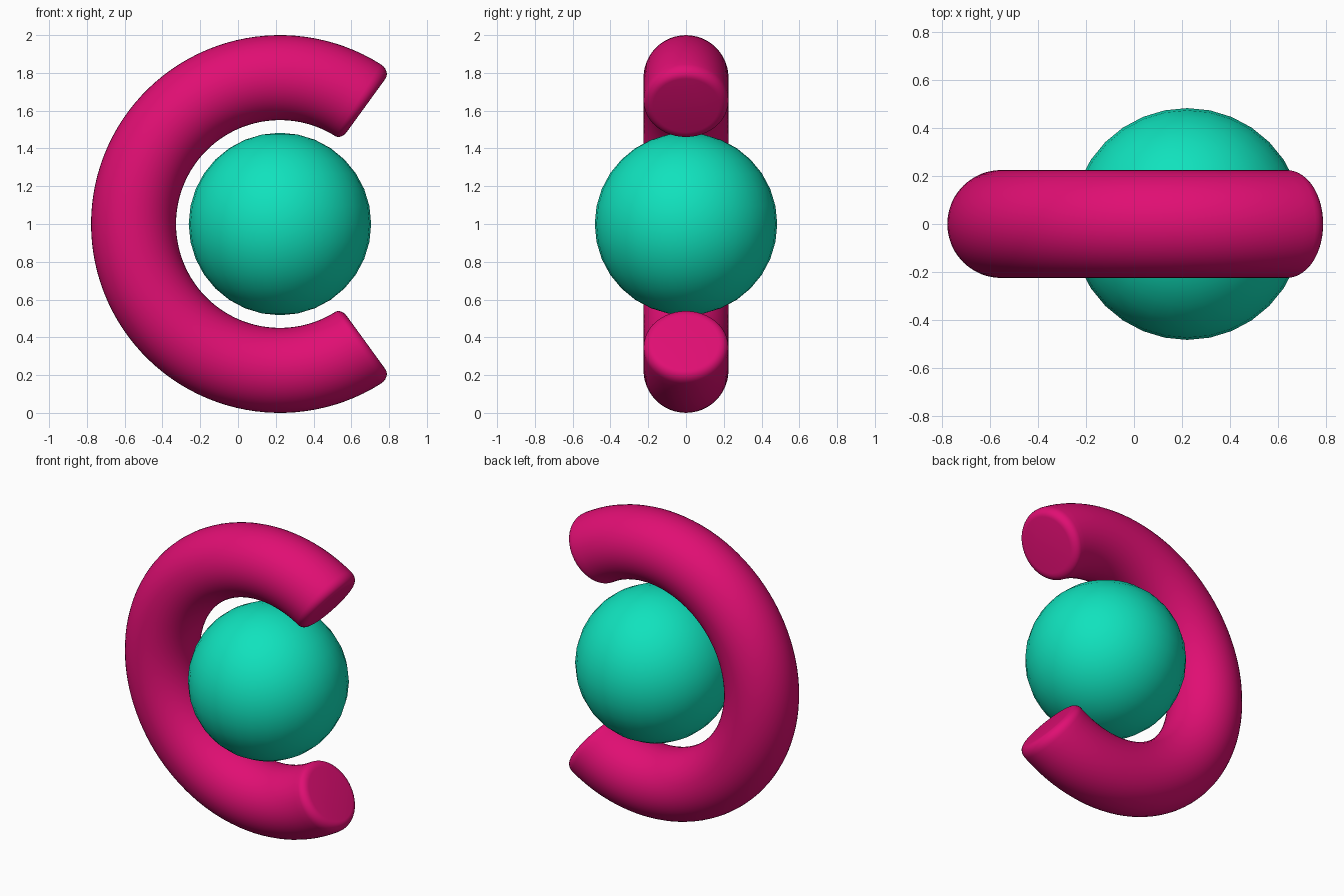
import bpy, bmesh, math
from mathutils import Vector

if "Cube" in bpy.data.objects:
    bpy.data.objects.remove(bpy.data.objects["Cube"])

CX, CZ = 0.222, 1.0          # shared centre of ring and ball
MAJOR, MINOR = 0.775, 0.225  # ring radii
END, ROUND = 54.0, 0.05      # half opening in degrees, rounded rim of the ends
SIDES, STEPS = 48, 80


def material(name, rgb):
    m = bpy.data.materials.new(name)
    m.diffuse_color = (*rgb, 1)
    m.use_nodes = True
    m.node_tree.nodes["Principled BSDF"].inputs["Base Color"].default_value = m.diffuse_color
    return m


# Open ring: (angle, tube radius) stations, with rounded rims at both ends
end = math.radians(END)
rim = [(end + ROUND * (1 - math.sin(t)) / MAJOR, MINOR - ROUND * (1 - math.cos(t)))
       for t in [math.pi / 2 * (1 - i / 6) for i in range(7)]]
start = rim[-1][0]
span = 2 * math.pi - 2 * start
body = [(start + span * i / STEPS, MINOR) for i in range(1, STEPS)]
stations = rim + body + [(2 * math.pi - a, r) for a, r in reversed(rim)]

bm = bmesh.new()
rings = []
for a, r in stations:
    ring = []
    for j in range(SIDES):
        t = 2 * math.pi * j / SIDES
        d = MAJOR + r * math.cos(t)
        ring.append(bm.verts.new((CX + d * math.cos(a), r * math.sin(t), CZ + d * math.sin(a))))
    rings.append(ring)
for p, q in zip(rings, rings[1:]):
    for j in range(SIDES):
        k = (j + 1) % SIDES
        bm.faces.new((p[j], p[k], q[k], q[j]))
bm.faces.new(rings[0])
bm.faces.new(rings[-1])
bmesh.ops.recalc_face_normals(bm, faces=bm.faces)
for f in bm.faces:
    f.smooth = True
mesh = bpy.data.meshes.new("open_ring")
bm.to_mesh(mesh)
bm.free()
ring_obj = bpy.data.objects.new("open_ring", mesh)
bpy.context.collection.objects.link(ring_obj)
mesh.materials.append(material("magenta", (0.745, 0.0045, 0.171)))

# Ball in the middle
bpy.ops.mesh.primitive_uv_sphere_add(segments=32, ring_count=16, radius=0.483, location=(CX, 0, CZ))
ball = bpy.context.object
ball.name = "ball"
bpy.ops.object.shade_smooth()
ball.data.materials.append(material("teal", (0.0052, 0.76, 0.51)))
